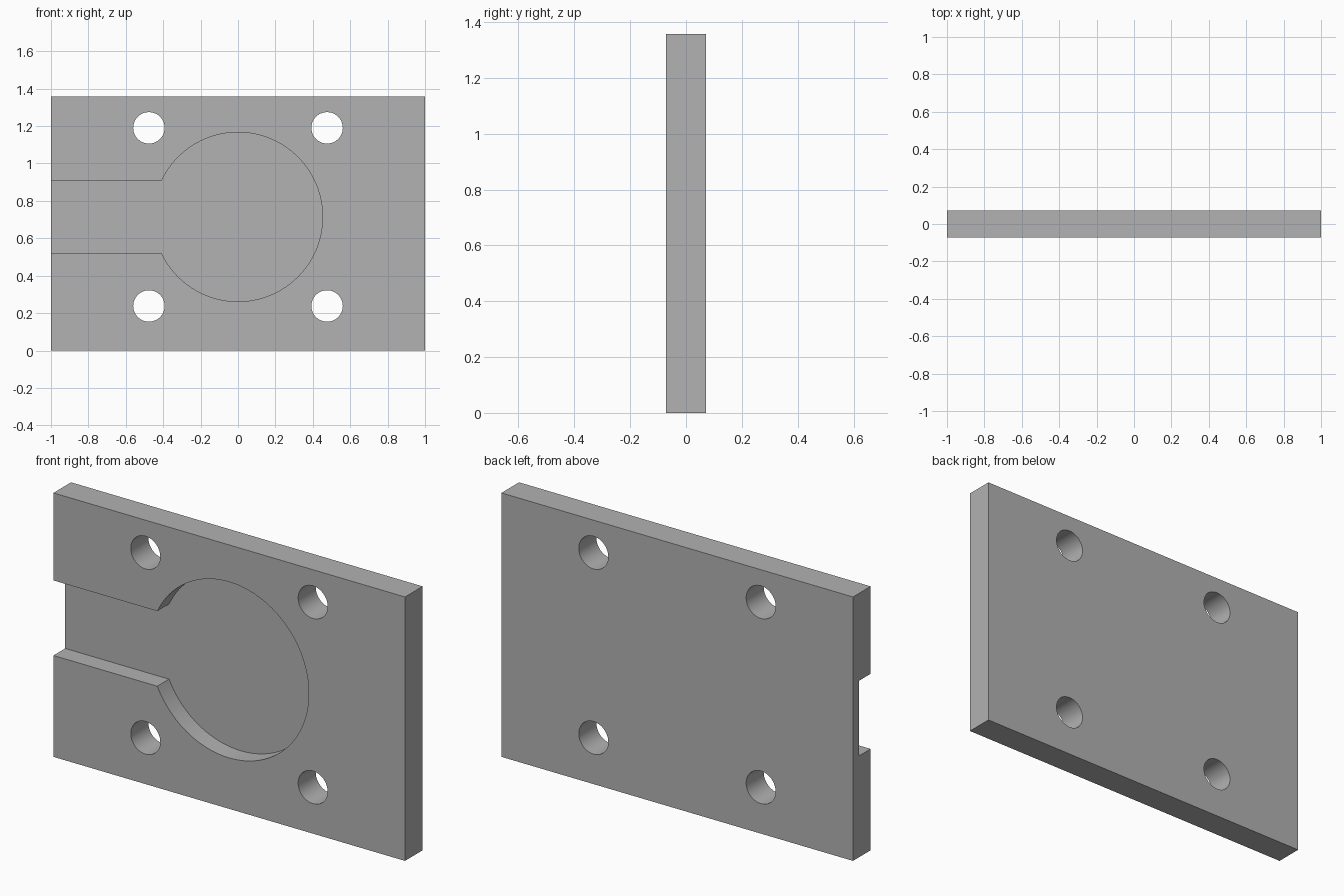
import bpy
import bmesh
from math import acos, asin, cos, pi, radians, sin

if "Cube" in bpy.data.objects:
    bpy.data.objects.remove(bpy.data.objects["Cube"])

UNIT = 2 / 42                      # plate is 42 units wide
WIDTH, HEIGHT, THICK = 2.0, 28.5 * UNIT, 3 * UNIT
FRONT, BACK = -THICK / 2, THICK / 2
CENTRE_Z = 15 * UNIT               # centre of the pocket and hole pattern
POCKET_R, SLOT_HALF, POCKET_DEPTH = 9.5 * UNIT, 0.193, 2 * UNIT
HOLE_R, HOLE_SPACING = 0.084, 10 * UNIT
OVER = 0.1                         # cutter overshoot

grey = bpy.data.materials.new("plain grey")
grey.use_nodes = True
colour = (0.445, 0.445, 0.445, 1)
grey.diffuse_color = colour
grey.node_tree.nodes["Principled BSDF"].inputs["Base Color"].default_value = colour


def extrude_outline(name, outline, y0, y1):
    """Solid made from an x-z outline swept from y0 to y1."""
    bm = bmesh.new()
    face = bm.faces.new([bm.verts.new((x, y0, z)) for x, z in outline])
    swept = bmesh.ops.extrude_face_region(bm, geom=[face])["geom"]
    verts = [g for g in swept if isinstance(g, bmesh.types.BMVert)]
    bmesh.ops.translate(bm, verts=verts, vec=(0, y1 - y0, 0))
    bmesh.ops.recalc_face_normals(bm, faces=bm.faces)
    mesh = bpy.data.meshes.new(name)
    bm.to_mesh(mesh)
    bm.free()
    mesh.materials.append(grey)
    obj = bpy.data.objects.new(name, mesh)
    bpy.context.collection.objects.link(obj)
    return obj


def arc(x, z, radius, start, end, steps):
    return [(x + radius * cos(start + (end - start) * i / steps),
             z + radius * sin(start + (end - start) * i / steps))
            for i in range(steps + 1)]


def cut(target, cutter):
    cutter.hide_render = True
    mod = target.modifiers.new(cutter.name, "BOOLEAN")
    mod.operation, mod.solver, mod.object = "DIFFERENCE", "EXACT", cutter
    bpy.context.view_layer.objects.active = target
    bpy.ops.object.modifier_apply(modifier=mod.name)
    bpy.data.objects.remove(cutter)


# Rectangular plate
half = WIDTH / 2
plate = extrude_outline("mounting_plate",
                        [(-half, 0), (half, 0), (half, HEIGHT), (-half, HEIGHT)],
                        FRONT, BACK)

# Keyhole pocket: round recess with a slot open to the right-hand edge
mouth = pi - asin(SLOT_HALF / POCKET_R)
keyhole = arc(0, CENTRE_Z, POCKET_R, -mouth, mouth, 96)
keyhole += [(-half - OVER, CENTRE_Z + SLOT_HALF), (-half - OVER, CENTRE_Z - SLOT_HALF)]
cut(plate, extrude_outline("pocket_cutter", keyhole, FRONT - OVER, FRONT + POCKET_DEPTH))

# Four through holes
for sx in (-1, 1):
    for sz in (-1, 1):
        circle = arc(sx * HOLE_SPACING, CENTRE_Z + sz * HOLE_SPACING,
                     HOLE_R, 0, 2 * pi, 48)[:-1]
        cut(plate, extrude_outline("hole_cutter", circle, FRONT - OVER, BACK + OVER))

# Smooth curved walls, crisp edges
bpy.ops.object.select_all(action="DESELECT")
plate.select_set(True)
bpy.context.view_layer.objects.active = plate
bpy.ops.object.shade_smooth_by_angle(angle=radians(30))
